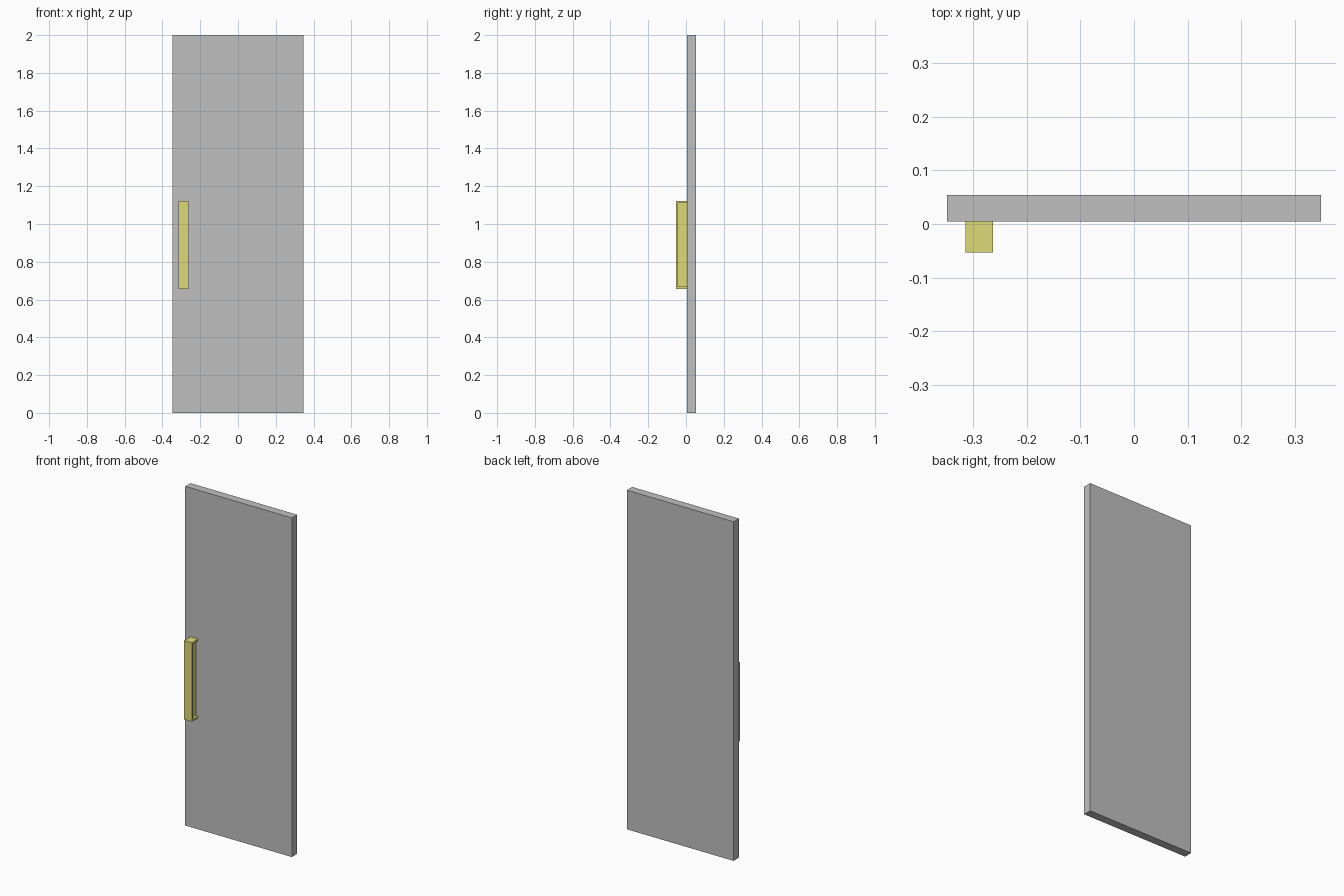
import bpy

if "Cube" in bpy.data.objects:
    bpy.data.objects.remove(bpy.data.objects["Cube"])


def material(name, rgb):
    mat = bpy.data.materials.new(name)
    mat.diffuse_color = (*rgb, 1.0)
    mat.use_nodes = True
    mat.node_tree.nodes["Principled BSDF"].inputs["Base Color"].default_value = mat.diffuse_color
    return mat


def box(name, lo, hi, mat):
    """Axis-aligned box between two corners."""
    bpy.ops.mesh.primitive_cube_add(size=1)
    ob = bpy.context.object
    ob.name = name
    ob.location = [(a + b) / 2 for a, b in zip(lo, hi)]
    ob.scale = [b - a for a, b in zip(lo, hi)]
    bpy.ops.object.transform_apply(location=True, scale=True)
    ob.data.materials.append(mat)
    return ob


grey = material("door grey", (0.527, 0.527, 0.527))
yellow = material("handle yellow", (0.74, 0.70, 0.19))

# Door slab
Y_DOOR = 0.005
box("door_panel", (-0.348, Y_DOOR, 0), (0.348, 0.054, 2), grey)

# Handle: front plate and end caps around a narrower grip
X0, X1, Y0, Z0, Z1 = -0.314, -0.263, -0.053, 0.657, 1.122
T, INSET = 0.011, 0.016
box("handle_front_plate", (X0, Y0, Z0), (X1, Y0 + T, Z1), yellow)
box("handle_grip", (X0 + INSET, Y0 + T, Z0 + T), (X1 - INSET, Y_DOOR, Z1 - T), yellow)
for name, z in (("handle_bottom_cap", Z0), ("handle_top_cap", Z1 - T)):
    box(name, (X0, Y0 + T, z), (X1, Y_DOOR, z + T), yellow)
